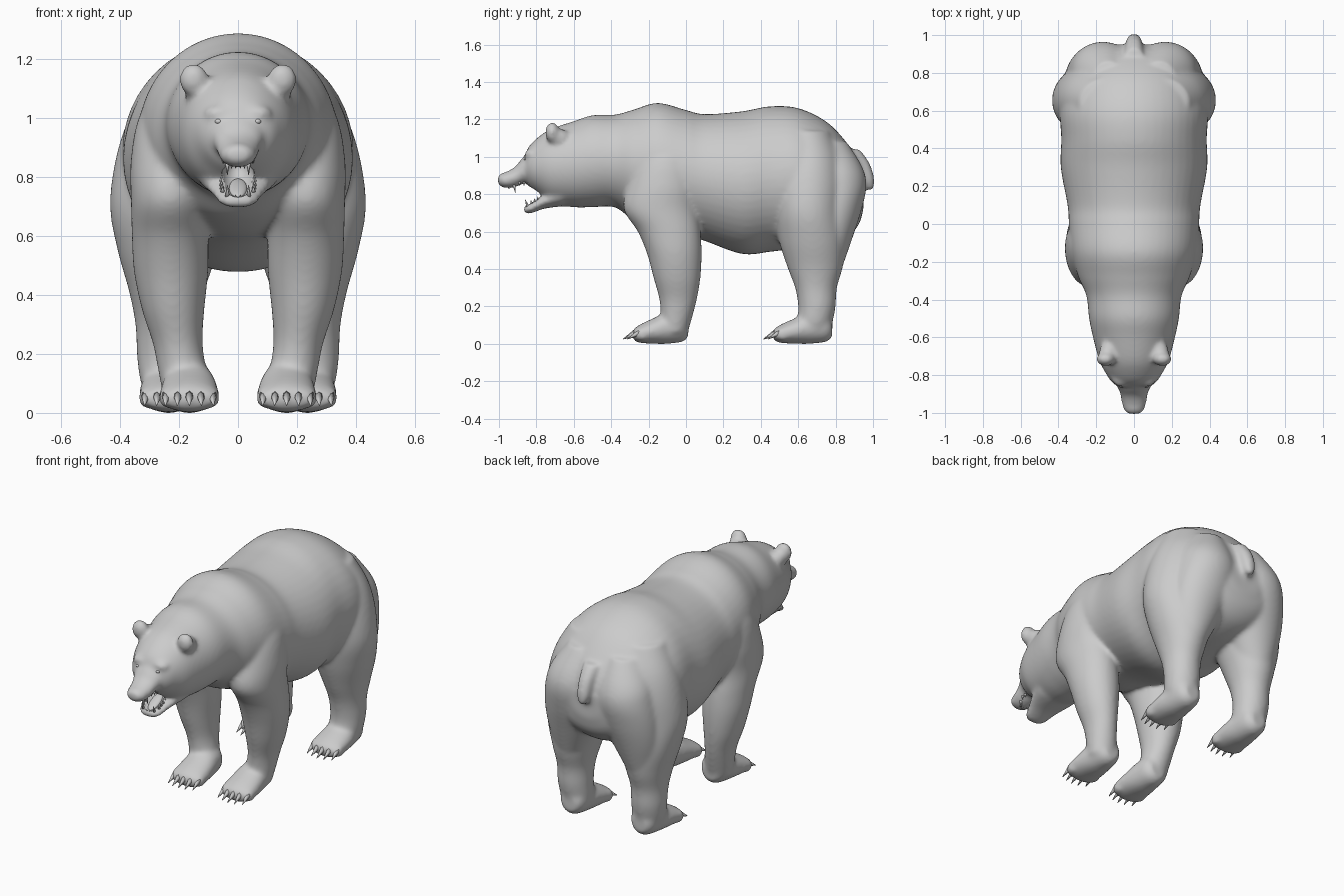
import bpy, bmesh, math
from mathutils import Matrix, Vector

if "Cube" in bpy.data.objects:
    bpy.data.objects.remove(bpy.data.objects["Cube"])


def spline(p0, p1, p2, p3, t):
    return [0.5 * (2 * b + (c - a) * t + (2 * a - 5 * b + 4 * c - d) * t * t
                   + (3 * b - a - 3 * c + d) * t ** 3)
            for a, b, c, d in zip(p0, p1, p2, p3)]


def loft(bm, rings, axis, n=48, steps=6):
    """rings = (centre x, y, z, half width in x, half size in the other direction)"""
    path = []
    for i in range(len(rings) - 1):
        a, d = rings[max(i - 1, 0)], rings[min(i + 2, len(rings) - 1)]
        path += [spline(a, rings[i], rings[i + 1], d, k / steps) for k in range(steps)]
    path.append(rings[-1])
    loops = []
    for x, y, z, rx, ro in path:
        loop = []
        for k in range(n):
            a = 2 * math.pi * k / n
            u, v = rx * math.cos(a), ro * math.sin(a)
            loop.append(bm.verts.new((x + u, y, z + v) if axis == 'y' else (x + u, y + v, z)))
        loops.append(loop)
    for a, b in zip(loops, loops[1:]):
        for k in range(n):
            bm.faces.new((a[k], a[(k + 1) % n], b[(k + 1) % n], b[k]))
    bm.faces.new(loops[0])
    bm.faces.new(loops[-1])


def profile(rows, x=0):
    """(y, bottom, top, half width) -> rings along y"""
    return [(x, y, (b + t) / 2, w, (t - b) / 2) for y, b, t, w in rows]


def ball(bm, pos, size, tilt=0):
    m = Matrix.Translation(pos) @ Matrix.Rotation(tilt, 4, 'X') @ Matrix.Diagonal((*size, 1))
    bmesh.ops.create_uvsphere(bm, u_segments=28, v_segments=18, radius=1, matrix=m)


def spike(bm, pos, direction, r, length):
    d = Vector(direction).normalized()
    m = Matrix.Translation(Vector(pos) + d * length / 2) @ d.to_track_quat('Z', 'Y').to_matrix().to_4x4()
    bmesh.ops.create_cone(bm, cap_ends=True, segments=8, radius1=r, radius2=r * 0.1,
                          depth=length, matrix=m)


def finish(name, bm):
    bmesh.ops.recalc_face_normals(bm, faces=bm.faces)
    for f in bm.faces:
        f.smooth = True
    me = bpy.data.meshes.new(name)
    bm.to_mesh(me)
    bm.free()
    ob = bpy.data.objects.new(name, me)
    bpy.context.collection.objects.link(ob)
    return ob


body = bmesh.new()

# head, neck and trunk in one loft
loft(body, profile([
    (-.865, .89, 1.0, .07), (-.84, .84, 1.055, .115), (-.79, .80, 1.105, .15),
    (-.72, .75, 1.15, .185), (-.6, .73, 1.19, .217), (-.5, .73, 1.222, .238),
    (-.38, .73, 1.225, .252), (-.28, .66, 1.252, .295), (-.15, .61, 1.288, .332),
    (0, .58, 1.25, .345), (.1, .55, 1.228, .352), (.3, .48, 1.243, .388),
    (.45, .492, 1.27, .385), (.6, .51, 1.26, .392), (.75, .53, 1.188, .36),
    (.86, .57, 1.075, .29), (.925, .64, .97, .21), (.95, .73, .88, .1)]), 'y')

# muzzle and lower jaw
loft(body, profile([
    (-.76, .86, 1.03, .125), (-.86, .858, 1.005, .088), (-.91, .838, .95, .072),
    (-.96, .832, .92, .063), (-.99, .84, .911, .05), (-1.006, .855, .896, .03)]), 'y')
loft(body, profile([
    (-.66, .735, .86, .135), (-.75, .724, .81, .105), (-.80, .708, .775, .085),
    (-.84, .694, .75, .068), (-.868, .699, .735, .042)]), 'y')

# tail
loft(body, [(0, .88, 1.04, .05, .05), (0, .935, .97, .046, .045), (0, .965, .89, .042, .042),
            (0, .98, .84, .03, .026), (0, .985, .822, .015, .014)], 'z', 16)

for s in (-1, 1):
    # ears and brows
    ball(body, (s * .15, -.715, 1.13), (.05, .038, .056))
    ball(body, (s * .135, -.68, 1.10), (.05, .06, .05))
    ball(body, (s * .065, -.825, 1.015), (.05, .038, .03))
    # front leg
    loft(body, [(s * x, y, z, rx, ry) for x, y, z, rx, ry in [
        (.16, -.09, 1.13, .1, .1), (.2, -.1, 1.0, .137, .165), (.222, -.12, .85, .142, .195),
        (.23, -.135, .72, .133, .198), (.23, -.09, .6, .13, .168), (.227, -.062, .48, .126, .146),
        (.22, -.048, .35, .106, .125), (.205, -.042, .24, .085, .101),
        (.19, -.05, .15, .082, .086), (.175, -.065, .06, .08, .075)]], 'z')
    # hind leg: thigh and shank, with the buttock behind
    loft(body, [(s * x, y, z, rx, ry) for x, y, z, rx, ry in [
        (.14, .64, 1.14, .15, .13), (.18, .655, 1.0, .19, .17), (.21, .655, .86, .205, .19),
        (.232, .655, .7, .202, .185), (.238, .675, .55, .17, .178), (.242, .69, .41, .127, .148),
        (.245, .695, .3, .103, .112), (.245, .7, .2, .098, .1),
        (.24, .69, .12, .094, .095), (.235, .685, .06, .08, .085)]], 'z')
    loft(body, [(s * x, y, z, rx, ry) for x, y, z, rx, ry in [
        (.13, .74, 1.08, .1, .12), (.155, .79, .95, .155, .15), (.165, .80, .85, .175, .165),
        (.18, .79, .72, .18, .15), (.21, .765, .58, .15, .13), (.235, .73, .42, .1, .11)]], 'z')
    # feet, with toes and claws
    for label, fx, heel, length in (("front", .165, .012, .3), ("hind", .235, .782, .32)):
        loft(body, profile([(heel - length * f, b, t, w) for f, b, t, w in [
            (0, .035, .13, .045), (.1, .01, .18, .075), (.35, 0, .175, .09),
            (.6, 0, .14, .1), (.85, .004, .105, .1), (.97, .015, .08, .085)]], s * fx), 'y', 24)
        claws = bmesh.new()
        for i in range(-2, 3):
            x, y = s * fx + i * .039, heel - length + .02 + .006 * i * i
            ball(body, (x, y + .012, .052), (.025, .038, .037))
            spike(claws, (x, y - .005, .06), (i * .03, -1, -.55), .016, .072)
        finish(label + ("_claws_right" if s < 0 else "_claws_left"), claws)

skin = finish("body", body)

# fuse the body volumes into one smooth skin
rm = skin.modifiers.new("fuse", 'REMESH')
rm.mode = 'VOXEL'
rm.voxel_size = .011
rm.use_smooth_shade = True
sm = skin.modifiers.new("relax", 'SMOOTH')
sm.factor = .5
sm.iterations = 14

# mouth cavity cutter
cut = bmesh.new()
ball(cut, (0, -.81, .80), (.056, .105, .055), math.radians(28))
cutter = finish("mouth_cutter", cut)
cutter.hide_render = True
cutter.display_type = 'WIRE'
bo = skin.modifiers.new("mouth", 'BOOLEAN')
bo.operation = 'DIFFERENCE'
bo.solver = 'EXACT'
bo.object = cutter

# tongue
tongue = bmesh.new()
ball(tongue, (0, -.785, .762), (.03, .065, .013), math.radians(28))
finish("tongue", tongue)

# eyes and nostril rims
eyes, nose = bmesh.new(), bmesh.new()
for s in (-1, 1):
    ball(eyes, (s * .066, -.853, .988), (.013, .014, .01))
    ball(nose, (s * .02, -.988, .874), (.015, .012, .012))
finish("eyes", eyes)
finish("nostrils", nose)

# teeth: canines, incisors and cheek teeth
teeth = bmesh.new()
for s in (-1, 1):
    spike(teeth, (s * .036, -.92, .856), (0, .15, -1), .009, .05)
    spike(teeth, (s * .036, -.845, .73), (0, -.35, 1), .009, .045)
    for i in range(2):
        spike(teeth, (s * (.008 + .014 * i), -.948 + .008 * i, .85), (0, -.1, -1), .007, .022)
        spike(teeth, (s * (.008 + .013 * i), -.853 + .004 * i, .722), (0, -.3, 1), .006, .02)
    for i in range(4):
        spike(teeth, (s * (.047 + .002 * i), -.89 + .024 * i, .865), (0, 0, -1), .008, .02)
        spike(teeth, (s * (.052 + .002 * i), -.825 + .018 * i, .75 + .01 * i), (0, -.3, 1), .008, .018)
finish("teeth", teeth)
